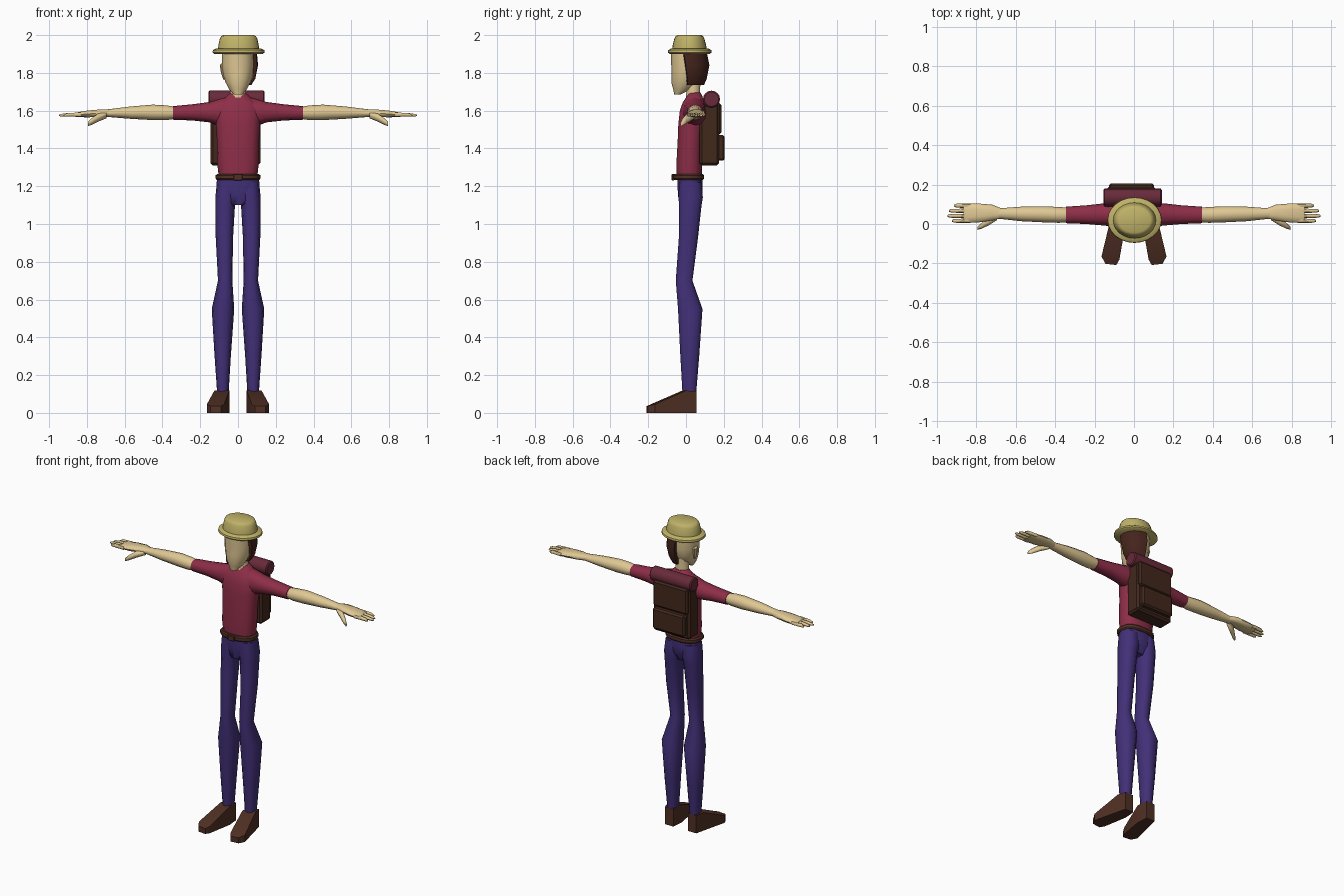
import bpy, bmesh, math
from mathutils import Vector


def material(name, r, g, b):
    """Flat colour from 0-255 display values."""
    lin = [((c / 255 + 0.055) / 1.055) ** 2.4 for c in (r, g, b)]
    m = bpy.data.materials.new(name)
    m.diffuse_color = (*lin, 1)
    return m


SKIN = material("skin", 224, 200, 148)
SHIRT = material("shirt_red", 142, 46, 72)
PANTS = material("trouser_indigo", 66, 48, 120)
LEATHER = material("leather_brown", 80, 48, 36)
PACK = material("pack_brown", 66, 40, 28)
ROLL = material("bedroll_maroon", 104, 42, 58)
HAIR = material("hair_brown", 68, 36, 28)
STRAW = material("hat_straw", 192, 178, 104)


def finish(name, bm, mat, angle=40):
    bmesh.ops.recalc_face_normals(bm, faces=bm.faces[:])
    me = bpy.data.meshes.new(name)
    bm.to_mesh(me)
    bm.free()
    me.materials.append(mat)
    ob = bpy.data.objects.new(name, me)
    bpy.context.collection.objects.link(ob)
    bpy.ops.object.select_all(action='DESELECT')
    ob.select_set(True)
    bpy.context.view_layer.objects.active = ob
    if angle:
        bpy.ops.object.shade_smooth_by_angle(angle=math.radians(angle))
    return ob


def loft_mesh(axis, rings, n=12, power=1.0):
    """Skin rings (t, a0, a1, b0, b1): position on the axis and bounds on the other two."""
    bm = bmesh.new()
    loops = []
    for t, a0, a1, b0, b1 in rings:
        loop = []
        for i in range(n):
            w = 2 * math.pi * i / n
            c, s = math.cos(w), math.sin(w)
            a = (a0 + a1) / 2 + (a1 - a0) / 2 * math.copysign(abs(c) ** power, c)
            b = (b0 + b1) / 2 + (b1 - b0) / 2 * math.copysign(abs(s) ** power, s)
            loop.append(bm.verts.new({'x': (t, a, b), 'z': (a, b, t)}[axis]))
        loops.append(loop)
    for p, q in zip(loops, loops[1:]):
        for i in range(n):
            j = (i + 1) % n
            bm.faces.new((p[i], p[j], q[j], q[i]))
    bm.faces.new(loops[0])
    bm.faces.new(loops[-1])
    return bm


def loft(name, axis, rings, mat, n=12, power=1.0, side=1, angle=40):
    bm = loft_mesh(axis, rings, n, power)
    bmesh.ops.scale(bm, vec=(side, 1, 1), verts=bm.verts[:])
    return finish(name, bm, mat, angle)


def sym(rows):
    """Rings (z, half width, y0, y1) centred on x."""
    return [(z, -w, w, y0, y1) for z, w, y0, y1 in rows]


def box(name, x0, x1, y0, y1, z0, z1, mat, bevel=0.01):
    bm = bmesh.new()
    bmesh.ops.create_cube(bm, size=1)
    for v in bm.verts:
        v.co = Vector((x0 + (x1 - x0) * (v.co.x + .5), y0 + (y1 - y0) * (v.co.y + .5),
                       z0 + (z1 - z0) * (v.co.z + .5)))
    if bevel:
        bmesh.ops.bevel(bm, geom=bm.edges[:], offset=bevel, segments=1, affect='EDGES')
    return finish(name, bm, mat, 0)


# Hat
loft("hat_brim", 'z', [(z, .003 - w, .003 + w, .02 - d, .02 + d) for z, w, d in
     ((1.9, .128, .106), (1.908, .138, .116), (1.92, .136, .114), (1.93, .118, .098))],
     STRAW, 24)
loft("hat_crown", 'z', [(z, .003 - w, .003 + w, .018 - d, .018 + d) for z, w, d in
     ((1.92, .11, .092), (1.945, .107, .089), (1.98, .1, .08), (1.994, .092, .073),
      (2.0, .08, .062))], STRAW, 24)

# Head and neck
loft("head", 'z', sym([(1.685, .022, -.062, -.03), (1.715, .048, -.068, .03),
     (1.75, .066, -.078, .07), (1.79, .08, -.076, .09), (1.84, .086, -.078, .1),
     (1.91, .086, -.08, .1)]), SKIN, 12)
loft("neck", 'z', sym([(1.64, .05, -.005, .08), (1.69, .042, .0, .076),
     (1.8, .045, .0, .08)]), SKIN, 10)
for s, label in ((-1, "right"), (1, "left")):
    loft(label + "_ear", 'z', [(1.765, .06, .078, .0, .02), (1.8, .065, .09, .0, .035),
         (1.84, .07, .097, .005, .045), (1.85, .07, .088, .01, .035)], SKIN, 6, side=s)

# Hair covers one half of the back of the head
bm = loft_mesh('z', sym([(1.735, .07, -.05, .095), (1.77, .092, -.07, .11),
               (1.84, .106, -.08, .124), (1.91, .1, -.08, .11)]), 16)
for co, no in (((0, 0, 0), (-1, 0, 0)), ((.09, 0, 1.82), (.25, -1, -.15))):
    cut = bmesh.ops.bisect_plane(bm, geom=bm.verts[:] + bm.edges[:] + bm.faces[:],
                                 plane_co=co, plane_no=no, clear_outer=True)
    bmesh.ops.holes_fill(bm, edges=[e for e in bm.edges if e.is_boundary])
finish("hair", bm, HAIR)

# Shirt body, belt and buckle
loft("shirt", 'z', sym([(1.25, .102, -.05, .085), (1.32, .11, -.052, .085),
     (1.45, .112, -.045, .09), (1.53, .118, -.042, .1), (1.6, .122, -.034, .105),
     (1.645, .1, -.018, .1), (1.67, .068, .0, .09), (1.695, .04, .01, .078)]),
     SHIRT, 14, .8, angle=50)
loft("belt", 'z', sym([(1.233, .112, -.062, .09), (1.24, .118, -.068, .096),
     (1.258, .118, -.068, .096), (1.265, .11, -.062, .09)]), LEATHER, 14, .8)
box("buckle", -.024, .024, -.076, -.06, 1.23, 1.266, LEATHER, .004)

# Trousers
loft("pelvis", 'z', sym([(1.1, .045, -.035, .06), (1.15, .11, -.042, .085),
     (1.2, .115, -.045, .088), (1.25, .11, -.045, .085)]), PANTS, 12, .8, angle=60)

for s, label in ((-1, "right"), (1, "left")):
    # Leg and shoe
    loft(label + "_leg", 'z', [(.1, .05, .11, -.02, .055), (.3, .038, .124, -.032, .072),
         (.55, .02, .139, -.045, .09), (.7, .03, .106, -.056, .036),
         (.93, .026, .118, -.04, .066), (1.1, .016, .12, -.04, .085),
         (1.14, .006, .12, -.042, .092), (1.22, .01, .112, -.04, .085)],
         PANTS, 10, .85, s, 50)
    bm = bmesh.new()
    for x, y, h in ((.052, .055, .115), (.112, .055, .115), (.125, 0, .118), (.165, -.165, .045),
                    (.145, -.202, .036), (.09, -.208, .036), (.074, -.18, .045),
                    (.046, -.02, .118)):
        for z in (0, h):
            bm.verts.new((x * s, y, z))
    bmesh.ops.convex_hull(bm, input=bm.verts[:])
    finish(label + "_shoe", bm, LEATHER, 30)

    # Sleeve and forearm
    loft(label + "_sleeve", 'x', [(.03, -.01, .1, 1.53, 1.68), (.09, -.016, .108, 1.515, 1.664),
         (.15, -.008, .105, 1.538, 1.646), (.24, .0, .095, 1.548, 1.634),
         (.345, .004, .088, 1.552, 1.624)], SHIRT, 12, .9, s, 50)
    loft(label + "_forearm", 'x', [(.33, .01, .083, 1.557, 1.62), (.38, .006, .086, 1.55, 1.628),
         (.45, .008, .09, 1.55, 1.632), (.57, .014, .088, 1.557, 1.622),
         (.68, .026, .08, 1.566, 1.608), (.71, .026, .084, 1.568, 1.606)], SKIN, 12, 1, s, 50)
    # Palm, fingers and thumb
    loft(label + "_palm", 'x', [(.67, .03, .078, 1.568, 1.606), (.72, .018, .098, 1.568, 1.608),
         (.79, .008, .104, 1.564, 1.602), (.84, .006, .104, 1.565, 1.594),
         (.865, .008, .1, 1.568, 1.588)], SKIN, 10, .8, s, 50)
    for k, (y, tip) in enumerate(((.016, .925), (.041, .948), (.067, .94), (.093, .915))):
        loft(f"{label}_finger_{k + 1}", 'x', [(.83, y - .012, y + .012, 1.567, 1.592),
             (.9, y - .01, y + .01, 1.568, 1.589), (tip - .012, y - .009, y + .009, 1.568, 1.584),
             (tip, y - .004, y + .004, 1.571, 1.58)], SKIN, 6, 1, s, 60)
    loft(label + "_thumb", 'x', [(.695, .02, .06, 1.56, 1.595), (.74, -.008, .035, 1.542, 1.585),
         (.775, -.024, .004, 1.525, 1.56), (.795, -.03, -.014, 1.518, 1.54)],
         SKIN, 8, 1, s, 60)

# Backpack with flap, pocket and bedroll
box("pack_body", -.145, .118, .072, .175, 1.31, 1.635, PACK, .012)
box("pack_flap", -.138, .111, .12, .187, 1.475, 1.64, PACK, .01)
box("pack_pocket", -.128, .102, .16, .205, 1.335, 1.47, PACK, .01)
loft("bedroll", 'x', [(x, .135 - r, .135 + r, 1.661 - r, 1.661 + r) for x, r in
     ((-.156, .038), (-.15, .045), (.135, .045), (.141, .038))], ROLL, 16)
